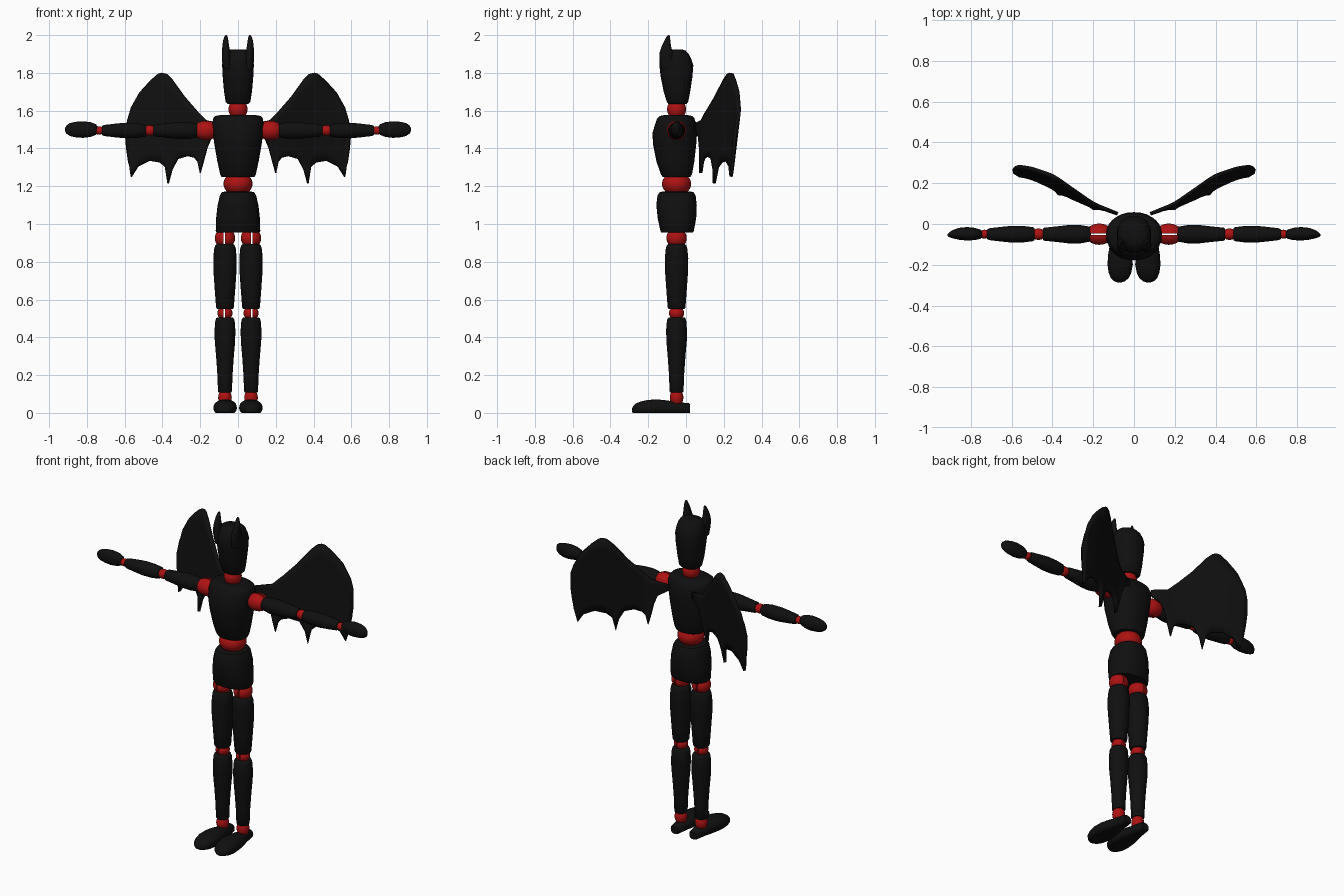
import bpy, bmesh, math

if "Cube" in bpy.data.objects:
    bpy.data.objects.remove(bpy.data.objects["Cube"])


def material(name, rgb):
    m = bpy.data.materials.new(name)
    m.diffuse_color = (*rgb, 1)
    m.use_nodes = True
    m.node_tree.nodes["Principled BSDF"].inputs["Base Color"].default_value = m.diffuse_color
    return m


BLACK = material("matte black", (0.005, 0.005, 0.005))
RED = material("joint red", (0.42, 0.006, 0.006))
CY = -0.05  # depth of the body's centre line


def finish(name, bm, mat, mirror=False, thickness=0):
    bmesh.ops.recalc_face_normals(bm, faces=bm.faces)
    me = bpy.data.meshes.new(name)
    bm.to_mesh(me)
    bm.free()
    me.materials.append(mat)
    ob = bpy.data.objects.new(name, me)
    bpy.context.collection.objects.link(ob)
    if thickness:
        s = ob.modifiers.new("thickness", 'SOLIDIFY')
        s.thickness, s.offset = thickness, 0
    if mirror:
        ob.modifiers.new("mirror", 'MIRROR')
    bpy.ops.object.select_all(action='DESELECT')
    ob.select_set(True)
    bpy.context.view_layer.objects.active = ob
    bpy.ops.object.shade_smooth_by_angle(angle=math.radians(40))
    return ob


def loft(name, rings, mat, axis='z', mirror=False, power=2.0, slit=None, floor=None, n=28):
    """Rings are (t along axis, centre a, centre b, radius a, radius b)."""
    bm = bmesh.new()
    loops = []
    for t, ca, cb, ra, rb in rings:
        loop = []
        for i in range(n):
            c, s = math.cos(2 * math.pi * i / n), math.sin(2 * math.pi * i / n)
            a = ca + ra * math.copysign(abs(c) ** (2 / power), c)
            b = cb + rb * math.copysign(abs(s) ** (2 / power), s)
            if floor is not None:
                b = max(b, floor)
            loop.append(bm.verts.new({'z': (a, b, t), 'x': (t, a, b), 'y': (a, t, b)}[axis]))
        loops.append(loop)
    for lo, hi in zip(loops, loops[1:]):
        for i in range(n):
            j = (i + 1) % n
            bm.faces.new((lo[i], lo[j], hi[j], hi[i]))
    bm.faces.new(loops[0])
    bm.faces.new(loops[-1])
    if slit:  # narrow hinge slot through the joint
        normal, pos = slit
        no = [normal == k for k in 'xyz']
        halves = []
        for sign in (1, -1):
            half = bm.copy()
            co = [v * (pos + sign * 0.004) for v in no]
            cut = bmesh.ops.bisect_plane(half, geom=half.verts[:] + half.edges[:] + half.faces[:],
                                         plane_co=co, plane_no=[v * sign for v in no], clear_inner=True)
            edges = [e for e in cut['geom_cut'] if isinstance(e, bmesh.types.BMEdge)]
            bmesh.ops.contextual_create(half, geom=edges)
            halves.append(half)
        temp = bpy.data.meshes.new("temp")
        bm.clear()
        for half in halves:
            half.to_mesh(temp)
            half.free()
            bm.from_mesh(temp)
        bpy.data.meshes.remove(temp)
    return finish(name, bm, mat, mirror)


def barrel(name, lo, hi, ca, cb, r, axis='z', mirror=True, slit=None):
    mid, h = (lo + hi) / 2, (hi - lo) / 2
    rings = []
    for k in range(-4, 5):
        u = k / 4
        q = r * math.sqrt(1 - 0.45 * u * u)
        rings.append((mid + h * u, ca, cb, q, q))
    loft(name, rings, RED, axis, mirror, slit=slit)


def limb(name, prof, ca, cb, axis):
    loft(name, [(t, ca, cb, r, r) for t, r in prof], BLACK, axis, True)


# Head, with a sloping crown and two curved horns
loft("head", [(1.635, 0, -.045, .055, .048), (1.645, 0, -.045, .065, .056), (1.70, 0, -.048, .074, .070),
              (1.78, 0, -.05, .081, .084), (1.84, 0, -.051, .084, .090), (1.87, 0, -.055, .082, .084),
              (1.90, 0, -.056, .074, .070), (1.918, 0, -.054, .062, .052), (1.924, 0, -.052, .045, .032)],
     BLACK, power=2.3)
loft("horn", [(1.82, .056, -.095, .024, .035), (1.87, .060, -.100, .025, .040), (1.91, .063, -.105, .022, .034),
              (1.94, .065, -.104, .018, .025), (1.97, .065, -.099, .014, .016), (1.99, .064, -.094, .009, .010),
              (2.0, .063, -.092, .004, .004)], BLACK, mirror=True, n=16)

# Torso
barrel("neck_joint", 1.57, 1.645, 0, CY, .05, mirror=False)
loft("chest", [(1.25, 0, -.05, .088, .075), (1.265, 0, -.051, .095, .083), (1.33, 0, -.056, .109, .100),
               (1.42, 0, -.06, .125, .114), (1.48, 0, -.06, .133, .118), (1.53, 0, -.054, .137, .109),
               (1.56, 0, -.054, .131, .098), (1.572, 0, -.053, .120, .085), (1.577, 0, -.052, .09, .06)],
     BLACK, power=2.2)
barrel("waist_joint", 1.17, 1.255, 0, CY, .077, mirror=False)
loft("pelvis", [(.955, 0, -.047, .114, .084), (.962, 0, -.047, .118, .088), (1.03, 0, -.048, .116, .102),
                (1.10, 0, -.05, .108, .107), (1.15, 0, -.05, .096, .101), (1.168, 0, -.05, .086, .09),
                (1.172, 0, -.05, .07, .075)], BLACK, power=2.2)

# Legs
LX = .069
barrel("hip_joint", .89, .96, LX, CY, .054, slit=('x', LX + .005))
limb("thigh", [(.55, .042), (.558, .047), (.65, .054), (.75, .061), (.82, .062), (.87, .057), (.888, .051),
               (.893, .045)], LX, CY, 'z')
barrel("knee_joint", .503, .553, LX, CY, .040, slit=('x', LX + .003))
limb("shin", [(.108, .033), (.114, .037), (.20, .040), (.30, .047), (.38, .054), (.44, .055), (.49, .051),
              (.502, .046), (.506, .04)], LX, CY, 'z')
barrel("ankle_joint", .05, .112, LX, CY, .036)
loft("foot", [(.022, .063, .022, .024, .022), (.015, .063, .024, .030, .027), (-.05, .064, .026, .040, .032),
              (-.10, .066, .028, .052, .038), (-.15, .067, .029, .060, .042), (-.20, .068, .027, .062, .042),
              (-.24, .069, .024, .055, .036), (-.265, .070, .022, .044, .028), (-.28, .071, .018, .028, .018),
              (-.286, .071, .014, .012, .010)], BLACK, 'y', True, power=2.3, floor=0)

# Arms
AZ = 1.495
barrel("shoulder_joint", .125, .216, CY, AZ, .052, 'x', slit=('y', CY))
limb("upper_arm", [(.211, .032), (.217, .037), (.27, .046), (.32, .045), (.40, .036), (.44, .032), (.447, .027)],
     CY, AZ, 'x')
barrel("elbow_joint", .445, .492, CY, AZ, .028, 'x')
limb("forearm", [(.488, .029), (.494, .034), (.54, .040), (.60, .041), (.66, .035), (.71, .029), (.72, .024)],
     CY, AZ, 'x')
barrel("wrist_joint", .716, .752, CY, AZ, .022, 'x')
loft("hand", [(.745, -.05, 1.5, .014, .018), (.752, -.05, 1.5, .022, .028), (.78, -.049, 1.5, .030, .039),
              (.82, -.048, 1.5, .033, .044), (.86, -.048, 1.5, .029, .041), (.89, -.050, 1.5, .020, .034),
              (.908, -.053, 1.5, .011, .022), (.915, -.055, 1.5, .004, .009)], BLACK, 'x', True)

# Wings: columns between a scalloped lower edge and a peaked upper edge
TOP = [(.08, 1.53), (.17, 1.55), (.22, 1.60), (.285, 1.675), (.35, 1.765), (.38, 1.795), (.40, 1.80),
       (.42, 1.795), (.46, 1.76), (.52, 1.695), (.565, 1.615), (.585, 1.55), (.595, 1.47)]
BOTTOM = [(.08, 1.50), (.14, 1.46), (.165, 1.40), (.18, 1.34), (.20, 1.27), (.212, 1.33), (.23, 1.35),
          (.27, 1.36), (.32, 1.345), (.35, 1.29), (.37, 1.215), (.383, 1.30), (.41, 1.325), (.47, 1.335),
          (.53, 1.305), (.565, 1.25), (.58, 1.33), (.59, 1.40), (.595, 1.46)]
DEPTH = [(.08, .05), (.20, .095), (.30, .145), (.40, .200), (.50, .245), (.57, .270), (.595, .262)]


def at(points, x):
    for (x0, v0), (x1, v1) in zip(points, points[1:]):
        if x <= x1:
            return v0 + (v1 - v0) * (x - x0) / (x1 - x0)
    return points[-1][1]


bm = bmesh.new()
ROWS = 8
columns = []
for x in sorted({p[0] for p in TOP + BOTTOM + DEPTH}):
    lo, hi = at(BOTTOM, x), at(TOP, x)
    column = []
    for r in range(ROWS + 1):
        z = lo + (hi - lo) * r / ROWS
        y = at(DEPTH, x) + 0.12 * (z - 1.5) * min(1, (x - .08) / .2)
        column.append(bm.verts.new((x, y, z)))
    columns.append(column)
for a, b in zip(columns, columns[1:]):
    for r in range(ROWS):
        bm.faces.new((a[r], b[r], b[r + 1], a[r + 1]))
finish("wing", bm, BLACK, mirror=True, thickness=0.018)
